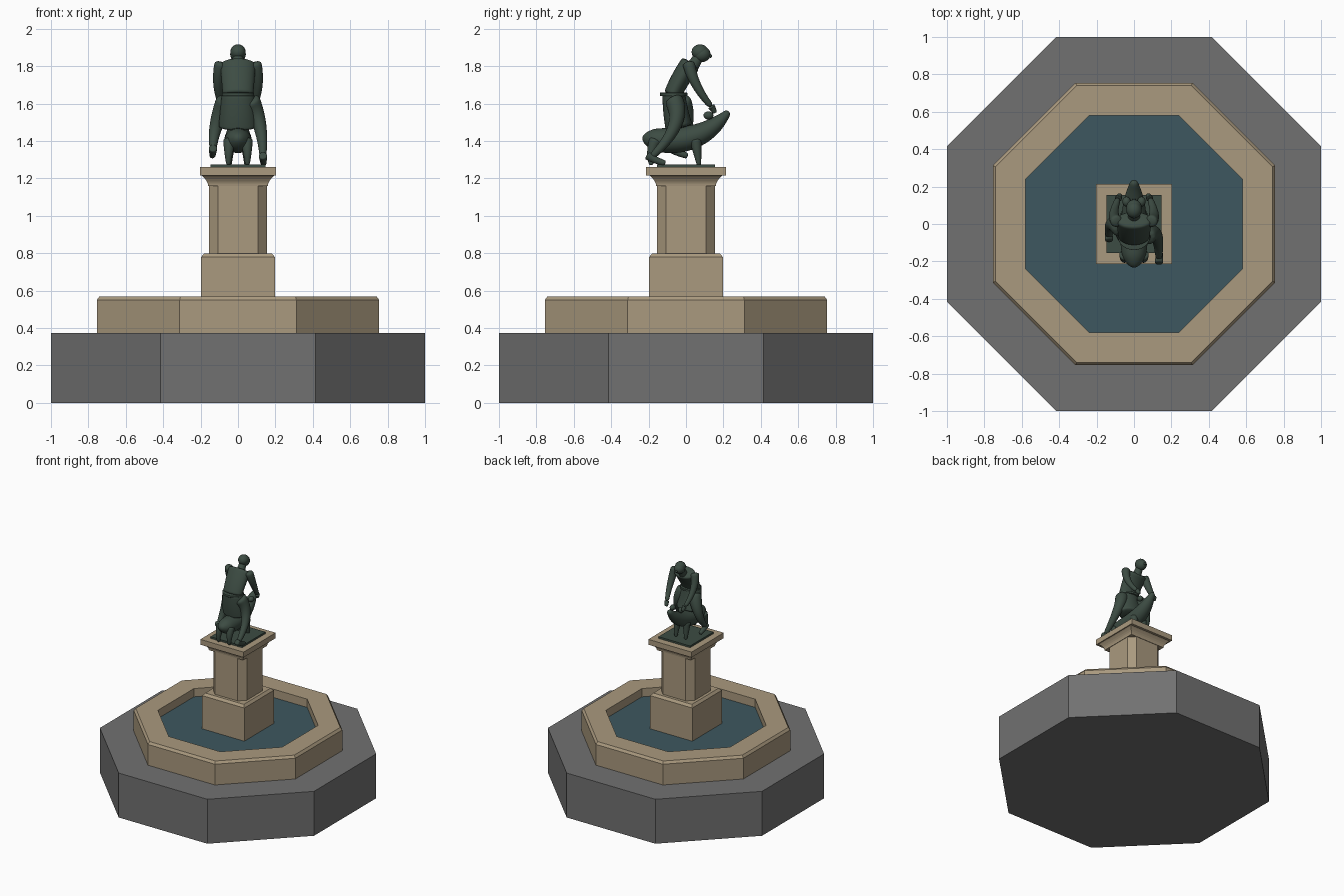
import bpy, bmesh, math
from mathutils import Vector

cube = bpy.data.objects.get("Cube")
if cube:
    bpy.data.objects.remove(cube)


def material(name, *rgb):
    mat = bpy.data.materials.new(name)
    mat.use_nodes = True
    mat.diffuse_color = (*rgb, 1)
    mat.node_tree.nodes["Principled BSDF"].inputs["Base Color"].default_value = (*rgb, 1)
    return mat


paving = material("grey paving", 0.165, 0.165, 0.165)
sandstone = material("sandstone", 0.4, 0.32, 0.21)
dark_water = material("dark water", 0.047, 0.095, 0.115)
bronze = material("green bronze", 0.046, 0.072, 0.056)


def skin(name, mat, rings, closed=False):
    """Bridge equal-sized rings of points into a surface."""
    bm = bmesh.new()
    loops = [[bm.verts.new(point) for point in ring] for ring in rings]
    following = loops[1:] + loops[:1]
    if not closed:
        bm.faces.new(loops[0])
        bm.faces.new(loops[-1])
        following.pop()
    for lower, upper in zip(loops, following):
        for i in range(len(lower)):
            bm.faces.new((lower[i - 1], lower[i], upper[i], upper[i - 1]))
    bmesh.ops.recalc_face_normals(bm, faces=bm.faces)
    mesh = bpy.data.meshes.new(name)
    bm.to_mesh(mesh)
    bm.free()
    mesh.materials.append(mat)
    ob = bpy.data.objects.new(name, mesh)
    bpy.context.collection.objects.link(ob)
    return ob


# Plan outlines at a given half size and height
def square(size, z):
    return [(x * size, y * size, z) for x, y in ((1, 1), (-1, 1), (-1, -1), (1, -1))]


def oblong(size, z):
    return [(x, y * 1.06, z) for x, y, z in square(size, z)]


def cut_square(size, z, cut=0.05):
    ring = []
    for x, y, z in square(size, z):
        ends = [(x, y - math.copysign(cut, y), z), (x - math.copysign(cut, x), y, z)]
        ring += ends if x * y > 0 else reversed(ends)
    return ring


def octagon(size, z):
    return cut_square(size, z, size * (2 - math.sqrt(2)))


def stack(name, mat, outline, *steps, closed=False):
    return skin(name, mat, [outline(size, z) for size, z in steps], closed)


def taper(thick, thin):
    return lambda t: thick + (thin - thick) * t


def tube(name, start, middle, end, radius, depth=1.0, rings=9, sides=12):
    """Smooth rounded form curving from start through middle to end."""
    start, middle, end = Vector(start), Vector(middle), Vector(end)
    bend = middle * 2 - (start + end) / 2
    sections = []
    for i in range(rings):
        t = i / (rings - 1)
        centre = start.lerp(bend, t).lerp(bend.lerp(end, t), t)
        along = (bend - start).lerp(end - bend, t).normalized()
        across = Vector((1, 0, 0))
        across = (across - along * across.dot(along)).normalized()
        above = along.cross(across) * depth
        angles = [math.tau * k / sides for k in range(sides)]
        sections.append([centre + radius(t) * (across * math.cos(a) + above * math.sin(a))
                         for a in angles])
    ob = skin(name, bronze, sections)
    rounding = ob.modifiers.new("rounding", "SUBSURF")
    rounding.levels = rounding.render_levels = 2
    ob.data.shade_smooth()


def ball(name, location, size, stretch=1.0):
    bpy.ops.mesh.primitive_uv_sphere_add(segments=20, ring_count=12, location=location)
    ob = bpy.context.object
    ob.name = name
    ob.scale = (size, size * stretch, size)
    ob.data.materials.append(bronze)
    ob.data.shade_smooth()


# Paved base, basin wall and water
stack("paved_base", paving, octagon, (1, 0), (1, 0.375))
stack("basin_wall", sandstone, octagon, (0.755, 0.37), (0.755, 0.55), (0.74, 0.57),
      (0.58, 0.57), (0.58, 0.37), closed=True)
stack("water", dark_water, octagon, (0.58, 0.4), (0.58, 0.5))

# Pedestal with cut corners and a hollow curved cornice
stack("pedestal_block", sandstone, square, (0.197, 0.4), (0.197, 0.78), (0.18, 0.8))
stack("pedestal_shaft", sandstone, cut_square, (0.156, 0.8), (0.156, 1.16))
curve = [i / 5 for i in range(6)]
stack("pedestal_cornice", sandstone, square,
      *[(0.16 + 0.04 * t * t, 1.16 + 0.06 * t) for t in curve])
stack("pedestal_cap", sandstone, oblong, (0.202, 1.215), (0.202, 1.26))
stack("statue_plate", bronze, oblong, (0.147, 1.26), (0.147, 1.275))

# Animal: full rump, narrowing to a raised snout
tube("animal_body", (0, -0.235, 1.42), (0, 0.03, 1.42), (0, 0.23, 1.56),
     lambda t: max(0.018, 0.077 * math.sqrt(abs(math.sin(math.pi * t ** 0.6)))),
     0.93, rings=14)

# Bending figure: torso, belted tunic, neck and capped head
tube("torso", (0, -0.075, 1.64), (0, -0.03, 1.73), (0, 0.03, 1.82), taper(0.085, 0.1), 0.58)
tube("belt", (0, -0.066, 1.64), (0, -0.066, 1.65), (0, -0.066, 1.66), taper(0.09, 0.09), 0.85)
tube("tunic_skirt", (0, -0.066, 1.66), (0, -0.055, 1.56), (0, -0.035, 1.465),
     taper(0.09, 0.11), 0.7)
tube("neck", (0, 0.03, 1.79), (0, 0.055, 1.83), (0, 0.08, 1.87), taper(0.036, 0.026))
ball("head", (0, 0.085, 1.864), 0.042, 1.1)
ball("cap", (0, 0.075, 1.876), 0.041, 1.1)
ball("nose", (0, 0.13, 1.855), 0.01)

# Paired limbs; the figure's right foot is set forward and higher by a step
for side, label, step in ((1, "left", 0), (-1, "right", 0.12)):
    lift = step / 3
    hip = (side * 0.06, -0.07 + lift, 1.63)
    knee = (side * 0.117, -0.06 + step / 2, 1.48)
    ankle = (side * 0.133, -0.19 + step, 1.31 + lift)
    tube(f"{label}_leg", hip, knee, ankle, taper(0.056, 0.018))
    tube(f"{label}_foot", (side * 0.133, -0.21 + step, 1.325 + lift),
         (side * 0.135, -0.165 + step, 1.3 + lift),
         (side * 0.137, -0.11 + step, 1.28 + lift), taper(0.024, 0.016))

    shoulder = (side * 0.09, 0.012, 1.825)
    elbow = (side * 0.107, 0.055, 1.7)
    wrist = (side * 0.085, 0.135, 1.585)
    tube(f"{label}_arm", shoulder, elbow, wrist, taper(0.036, 0.016))
    tube(f"{label}_hand", wrist, (side * 0.08, 0.145, 1.57), (side * 0.075, 0.155, 1.55),
         taper(0.021, 0.012))

    tube(f"animal_hind_leg_{label}", (side * 0.045, -0.16, 1.41), (side * 0.05, -0.185, 1.34),
         (side * 0.05, -0.185, 1.27), taper(0.036, 0.012))
    tube(f"animal_front_leg_{label}", (side * 0.04, 0.05, 1.41), (side * 0.045, 0.06, 1.34),
         (side * 0.045, 0.07, 1.27), taper(0.034, 0.012))
    ball(f"animal_ear_{label}", (side * 0.04, 0.12, 1.537), 0.022, 1.2)
